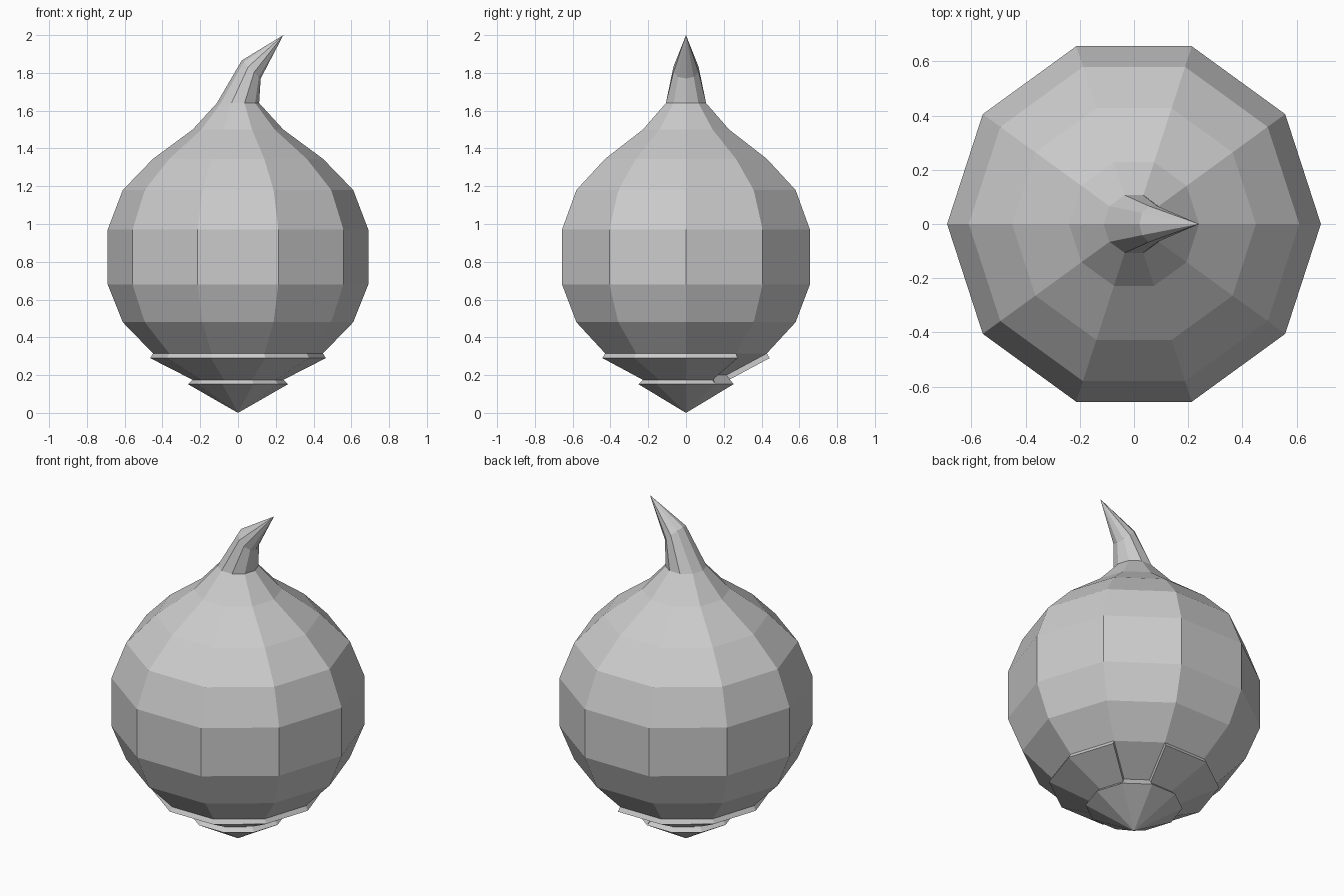
import bpy, bmesh
from math import cos, sin, pi
from mathutils import Vector

if "Cube" in bpy.data.objects:
    bpy.data.objects.remove(bpy.data.objects["Cube"])

N = 10      # sides
GAP = 1     # side whose base plate is missing


def ring(r, z, cx=0.0, ry=None, tilt=0.0):
    """Ten-sided ring; tilt raises the -x side and lowers the +x side."""
    ry = r if ry is None else ry
    return [Vector((cx + r * cos(2 * pi * k / N), ry * sin(2 * pi * k / N),
                    z - tilt * cos(2 * pi * k / N))) for k in range(N)]


def strip(lower, upper, sides=range(N)):
    """Quads joining two rings on the chosen sides."""
    return [[lower[k], lower[(k + 1) % N], upper[(k + 1) % N], upper[k]] for k in sides]


def fan(rim, tip):
    return [[rim[k], rim[(k + 1) % N], tip] for k in range(N)]


def make(name, polys):
    bm = bmesh.new()
    for p in polys:
        bm.faces.new([bm.verts.new(co) for co in p])
    bmesh.ops.remove_doubles(bm, verts=bm.verts, dist=1e-4)
    bmesh.ops.recalc_face_normals(bm, faces=bm.faces)
    mesh = bpy.data.meshes.new(name)
    bm.to_mesh(mesh)
    bm.free()
    ob = bpy.data.objects.new(name, mesh)
    bpy.context.collection.objects.link(ob)
    return ob


# Rings where the base layers meet
body_rim = ring(0.45, 0.315)
recess = ring(0.225, 0.20)
plate_rim = ring(0.465, 0.29)
plate_low = ring(0.24, 0.175)
cap_rim = ring(0.265, 0.152)

# Round bulb with its bent stem tip, plus the bare side under the missing plate
profile = [(0.61, 0.48), (0.69, 0.68), (0.69, 0.97), (0.61, 1.18),
           (0.45, 1.345), (0.24, 1.50), (0.112, 1.64)]
rings = [body_rim] + [ring(r, z) for r, z in profile]
rings.append(ring(0.05, 1.818, cx=0.07, ry=0.07, tilt=0.048))
polys = strip(recess, body_rim, [GAP])
for a, b in zip(rings, rings[1:]):
    polys += strip(a, b)
polys += fan(rings[-1], Vector((0.24, 0, 2.0)))
make("bulb_body", polys)

# Raised plates around the underside, with end walls beside the gap
sides = [k for k in range(N) if k != GAP]
polys = strip(plate_rim, body_rim, sides) + strip(plate_low, plate_rim, sides)
for k in (GAP, GAP + 1):
    polys.append([body_rim[k], plate_rim[k], plate_low[k], recess[k]])
make("base_plates", polys)

# Pointed cap at the bottom
polys = fan(cap_rim, Vector((0, 0, 0)))
polys += strip(cap_rim, plate_low, sides) + strip(cap_rim, recess, [GAP])
make("base_cap", polys)
